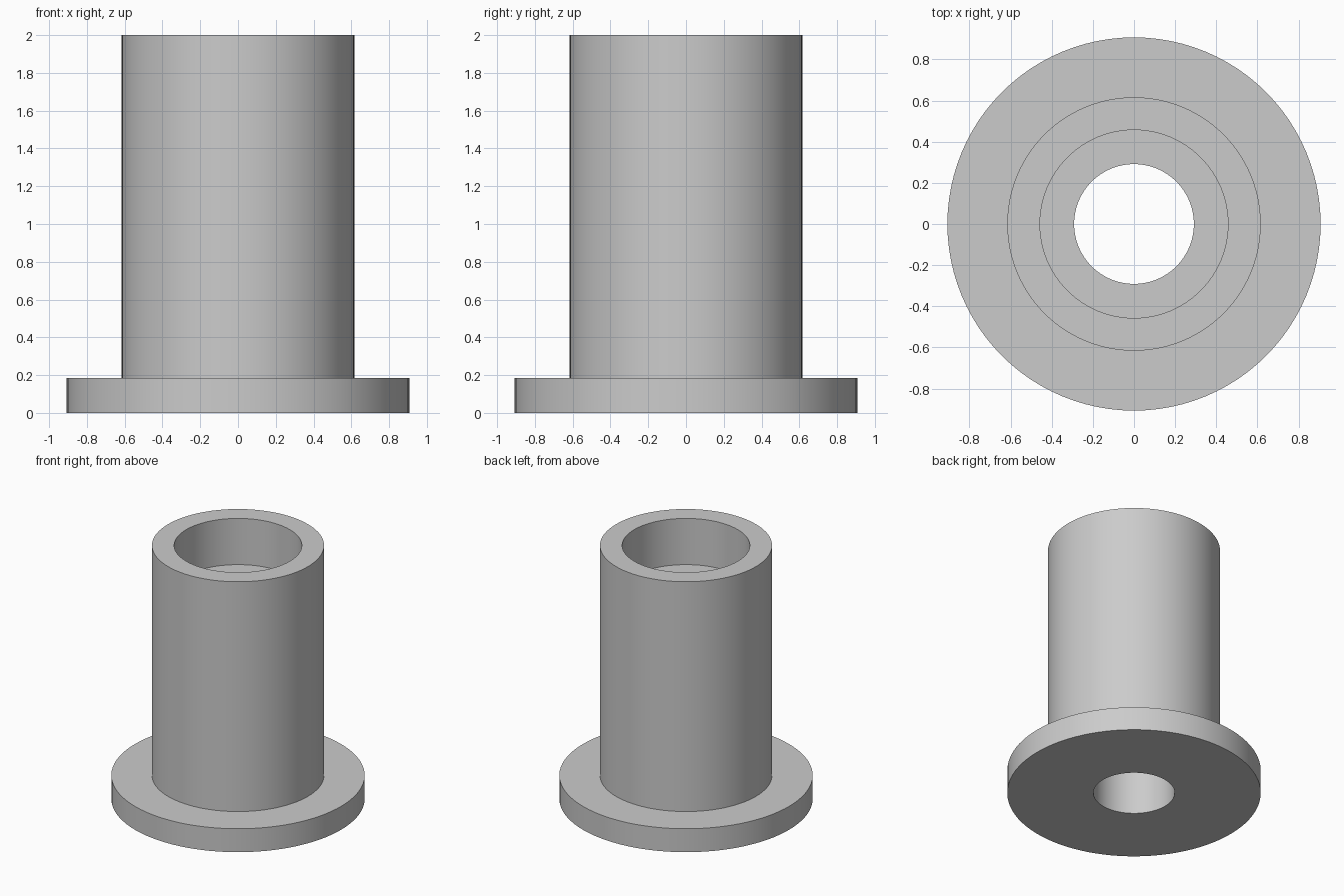
import bpy
import math

cube = bpy.data.objects.get("Cube")
if cube:
    bpy.data.objects.remove(cube, do_unlink=True)

SEGMENTS = 96

# Single plain grey for the whole part
grey = bpy.data.materials.new("plain_grey")
grey.use_nodes = True
colour = (0.6, 0.6, 0.6, 1.0)
grey.diffuse_color = colour
grey.node_tree.nodes["Principled BSDF"].inputs["Base Color"].default_value = colour


def lathe(name, profile):
    """Revolve a closed (radius, height) outline around the z axis."""
    verts, faces = [], []
    count = len(profile)
    for s in range(SEGMENTS):
        a = math.tau * s / SEGMENTS
        verts += [(r * math.cos(a), r * math.sin(a), z) for r, z in profile]
    for s in range(SEGMENTS):
        here, there = s * count, (s + 1) % SEGMENTS * count
        for i in range(count):
            j = (i + 1) % count
            faces.append((here + i, there + i, there + j, here + j))
    mesh = bpy.data.meshes.new(name)
    mesh.from_pydata(verts, [], faces)
    mesh.materials.append(grey)
    obj = bpy.data.objects.new(name, mesh)
    bpy.context.collection.objects.link(obj)
    bpy.ops.object.select_all(action="DESELECT")
    obj.select_set(True)
    bpy.context.view_layer.objects.active = obj
    bpy.ops.object.shade_smooth_by_angle(angle=math.radians(30))
    return obj


# Flanged sleeve: base flange, tube wall, counterbore and through bore
FLANGE, TUBE, RECESS, BORE = 0.907, 0.616, 0.457, 0.291
FLANGE_TOP, LEDGE, TOP = 0.185, 1.635, 2.0

lathe("flanged_sleeve", [
    (BORE, 0), (FLANGE, 0), (FLANGE, FLANGE_TOP), (TUBE, FLANGE_TOP),
    (TUBE, TOP), (RECESS, TOP), (RECESS, LEDGE), (BORE, LEDGE),
])
